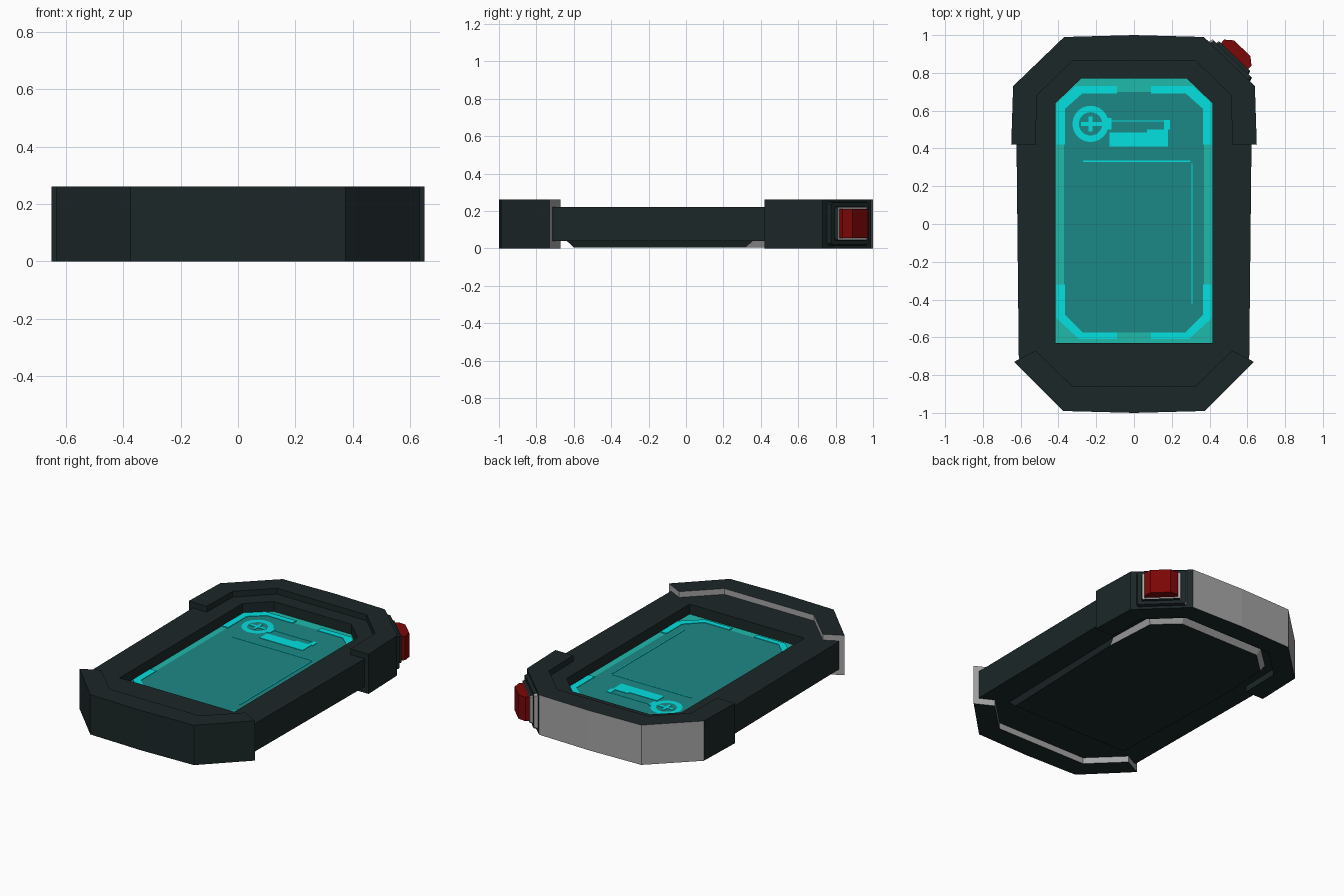
import bpy, bmesh, math
from mathutils import Matrix, Vector

if "Cube" in bpy.data.objects:
    bpy.data.objects.remove(bpy.data.objects["Cube"])


def material(name, rgb):
    m = bpy.data.materials.new(name)
    m.diffuse_color = (*rgb, 1)
    m.use_nodes = True
    m.node_tree.nodes["Principled BSDF"].inputs["Base Color"].default_value = m.diffuse_color
    return m


DARK = material("dark_casing", (0.0115, 0.020, 0.021))
GREY = material("grey_edge", (0.38, 0.38, 0.38))
RED = material("red_button", (0.20, 0.002, 0.002))
PANEL = material("screen_teal", (0.012, 0.25, 0.24))
BORDER = material("screen_border_teal", (0.014, 0.49, 0.41))
CYAN = material("display_cyan", (0.001, 0.75, 0.75))


def mirror(half):
    """Close a right-half outline by mirroring it over x = 0."""
    return half + [(-x, y) for x, y in reversed(half) if abs(x) > 1e-6]


def prism(name, pts, z0, z1, mat, low=None, grey_rule=None):
    """Extrude an outline; low gives a different outline at z0."""
    bm = bmesh.new()
    a = [bm.verts.new((x, y, z0)) for x, y in (low or pts)]
    b = [bm.verts.new((x, y, z1)) for x, y in pts]
    bm.faces.new(a)
    bm.faces.new(b)
    for i in range(len(a)):
        j = (i + 1) % len(a)
        bm.faces.new((a[i], a[j], b[j], b[i]))
    bmesh.ops.recalc_face_normals(bm, faces=bm.faces)
    if grey_rule:
        for f in bm.faces:
            if grey_rule(f.normal):
                f.material_index = 1
    me = bpy.data.meshes.new(name)
    bm.to_mesh(me)
    bm.free()
    me.materials.append(mat)
    me.materials.append(GREY)
    ob = bpy.data.objects.new(name, me)
    bpy.context.collection.objects.link(ob)
    return ob


def rect(x0, y0, x1, y1):
    return [(x0, y0), (x1, y0), (x1, y1), (x0, y1)]


# Main body with the screen recess cut into it
body = prism("body", mirror([(0.35, -0.97), (0.61, -0.71), (0.622, 0.42),
                             (0.615, 0.72), (0.36, 0.97)]), 0.04, 0.222, DARK)
recess = mirror([(0.415, -0.63), (0.415, 0.64), (0.28, 0.77)])
cutter = prism("recess_cutter", recess, 0.152, 0.4, DARK)
mod = body.modifiers.new("recess", "BOOLEAN")
mod.operation = "DIFFERENCE"
mod.solver = "EXACT"
mod.object = cutter
bpy.context.view_layer.objects.active = body
bpy.ops.object.modifier_apply(modifier="recess")
bpy.data.objects.remove(cutter)

# End bumpers, grey on the faces turned to the back
top_half = [(0.37, 0.99), (0.64, 0.73), (0.65, 0.42), (0.52, 0.42),
            (0.515, 0.68), (0.325, 0.865)]
prism("top_bumper", [(0, 1.0)] + top_half + [(-x, y) for x, y in reversed(top_half)],
      0.0, 0.26, DARK, grey_rule=lambda n: n.y > 0.25 and n.x < 0.3)
low_half = [(0.375, -0.99), (0.635, -0.73), (0.52, -0.67), (0.325, -0.86)]
prism("bottom_bumper", [(0, -1.0)] + low_half + [(-x, y) for x, y in reversed(low_half)],
      0.0, 0.26, DARK, grey_rule=lambda n: n.y > 0.25)

# Raised back plate with sloping edges
prism("back_plate", mirror([(0.44, -0.64), (0.46, 0.36), (0.45, 0.68), (0.30, 0.82)]),
      0.005, 0.042, DARK,
      low=mirror([(0.42, -0.60), (0.45, 0.32), (0.43, 0.66), (0.29, 0.79)]),
      grey_rule=lambda n: n.y > 0.015 and abs(n.z) < 0.95)

# Screen layers
Z = 0.157
prism("screen_border", recess, 0.145, Z, BORDER)
prism("screen_panel", mirror([(0.27, -0.575), (0.37, -0.48), (0.37, 0.61), (0.28, 0.70)]),
      Z, Z + 0.003, PANEL)
corner_top = [(0.41, 0.42), (0.41, 0.64), (0.31, 0.73), (0.09, 0.73), (0.09, 0.69),
              (0.275, 0.69), (0.365, 0.61), (0.365, 0.42)]
corner_low = [(0.41, -0.32), (0.41, -0.50), (0.29, -0.61), (0.09, -0.61), (0.09, -0.575),
              (0.27, -0.575), (0.365, -0.48), (0.365, -0.32)]
for label, pts in (("top", corner_top), ("bottom", corner_low)):
    for side, s in (("right", 1), ("left", -1)):
        prism(f"display_{label}_{side}_corner", [(s * x, y) for x, y in pts],
              Z, Z + 0.006, CYAN)

# Display bars and thin lines
bars = [(-0.13, 0.41, 0.18, 0.485), (0.07, 0.475, 0.18, 0.50), (0.16, 0.50, 0.19, 0.55),
        (-0.12, 0.543, 0.16, 0.549), (-0.28, 0.52, -0.17, 0.54), (-0.24, 0.49, -0.22, 0.57),
        (-0.27, 0.328, 0.30, 0.335), (0.305, -0.42, 0.311, 0.32), (-0.15, 0.50, -0.12, 0.56)]
for i, b in enumerate(bars):
    prism(f"display_bar_{i}", rect(*b), Z + 0.002, Z + 0.006, CYAN)

# Display ring, drawn as short segments
N = 24


def polar(r, i):
    t = 2 * math.pi * i / N
    return (-0.23 + r * math.cos(t), 0.53 + r * math.sin(t))


bm = bmesh.new()
for i in range(N):
    quad = [polar(0.062, i), polar(0.096, i), polar(0.096, i + 1), polar(0.062, i + 1)]
    bm.faces.new([bm.verts.new((x, y, Z + 0.006)) for x, y in quad])
bmesh.ops.remove_doubles(bm, verts=bm.verts, dist=1e-5)
me = bpy.data.meshes.new("display_ring")
bm.to_mesh(me)
bm.free()
me.materials.append(CYAN)
bpy.context.collection.objects.link(bpy.data.objects.new("display_ring", me))

# Button on the back right chamfer: local x along chamfer, y up, z outward
normal = Vector((0.694, 0.72, 0)).normalized()
along = Vector((0, 0, 1)).cross(normal)
frame = Matrix((along, Vector((0, 0, 1)), normal)).transposed().to_4x4()
frame.translation = Vector((0.505, 0.86, 0.132))


def octagon(w, h, c):
    return [(w, -h + c), (w, h - c), (w - c, h), (-w + c, h),
            (-w, h - c), (-w, -h + c), (-w + c, -h), (w - c, -h)]


parts = [
    prism("button_mount", octagon(0.145, 0.112, 0.01), -0.03, 0.022, DARK,
          low=octagon(0.16, 0.122, 0.01), grey_rule=lambda n: n.x > 0.3),
    prism("button_frame", octagon(0.115, 0.088, 0.006), 0.0, 0.040, DARK,
          low=octagon(0.125, 0.095, 0.006),
          grey_rule=lambda n: n.x > 0.3 or n.z > 0.9),
    prism("button", [(-0.1, 0.0), (0.1, 0.0), (0.1, 0.065), (0.06, 0.098),
                     (-0.06, 0.098), (-0.1, 0.065)], -0.078, 0.078, RED),
]
for p in parts[:2]:
    p.matrix_world = frame
# The button profile lies in the along / outward plane
parts[2].matrix_world = frame @ Matrix.Rotation(math.pi / 2, 4, "X")
